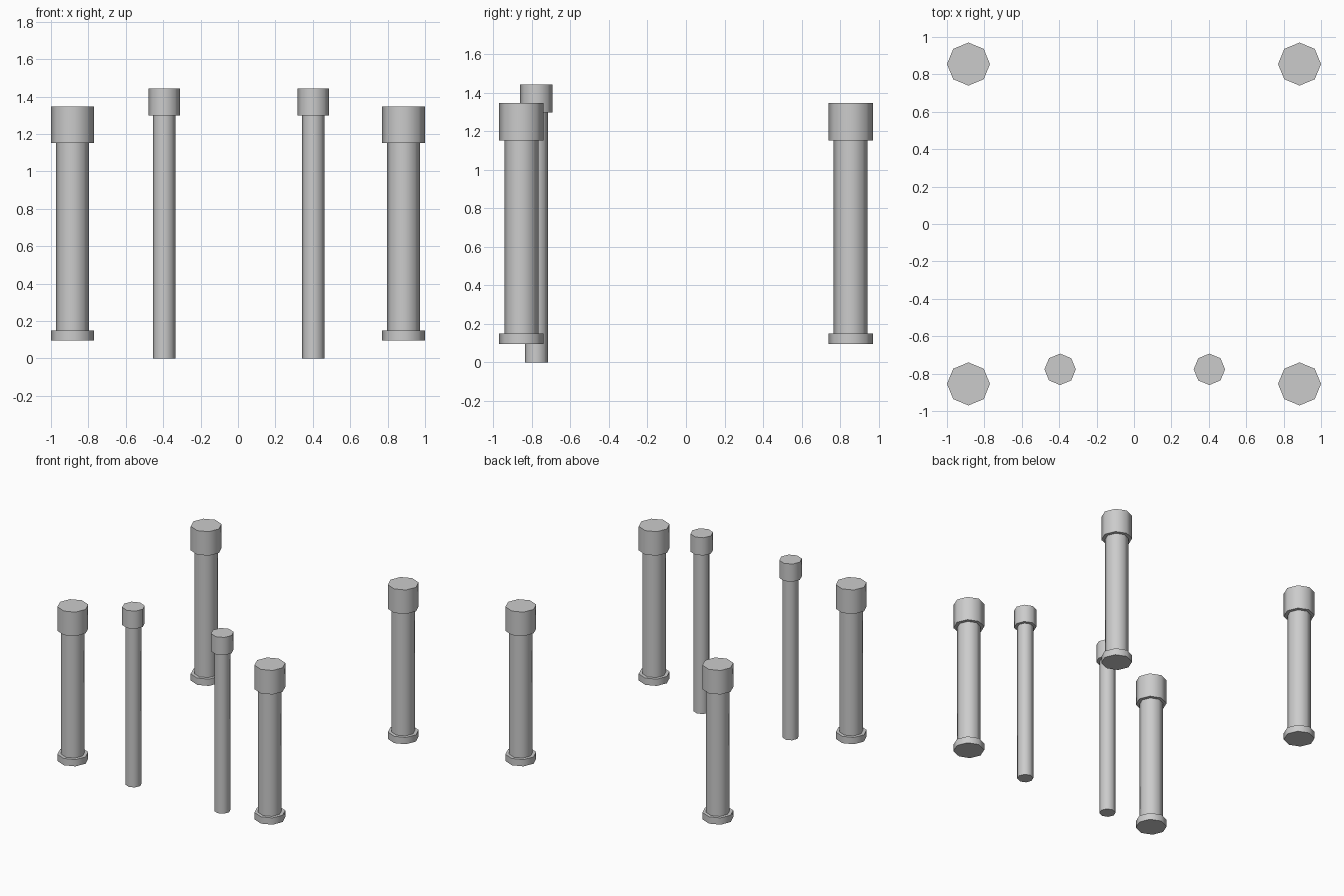
import bpy, bmesh, math

if "Cube" in bpy.data.objects:
    bpy.data.objects.remove(bpy.data.objects["Cube"])

SIDES = 8


def lathe(name, profile, x, y):
    """Eight-sided post from (radius, height) points, closed at both ends."""
    bm = bmesh.new()
    rings = []
    for r, z in profile:
        rings.append([bm.verts.new((r * math.cos(math.tau * i / SIDES),
                                    r * math.sin(math.tau * i / SIDES), z))
                      for i in range(SIDES)])
    for low, high in zip(rings, rings[1:]):
        for i in range(SIDES):
            j = (i + 1) % SIDES
            bm.faces.new((low[i], low[j], high[j], high[i]))
    bm.faces.new(rings[0][::-1])
    bm.faces.new(rings[-1])
    mesh = bpy.data.meshes.new(name)
    bm.to_mesh(mesh)
    bm.free()
    obj = bpy.data.objects.new(name, mesh)
    obj.location = (x, y, 0)
    bpy.context.collection.objects.link(obj)
    bpy.ops.object.select_all(action='DESELECT')
    obj.select_set(True)
    bpy.context.view_layer.objects.active = obj
    bpy.ops.object.shade_smooth_by_angle(angle=math.radians(60))
    return obj


# Thick corner posts: foot ring, shaft, tall cap
corner_profile = [(0.115, 0.095), (0.115, 0.15), (0.088, 0.15),
                  (0.088, 1.152), (0.115, 1.152), (0.115, 1.347)]
for side, x in (("left", -0.885), ("right", 0.885)):
    for end, y in (("front", -0.855), ("back", 0.855)):
        lathe(f"{end}_{side}_corner_post", corner_profile, x, y)

# Thin front posts: shaft to the ground with a small cap
thin_profile = [(0.06, 0.0), (0.06, 1.298), (0.084, 1.298), (0.084, 1.442)]
for side, x in (("left", -0.395), ("right", 0.403)):
    lathe(f"{side}_thin_post", thin_profile, x, -0.777)
